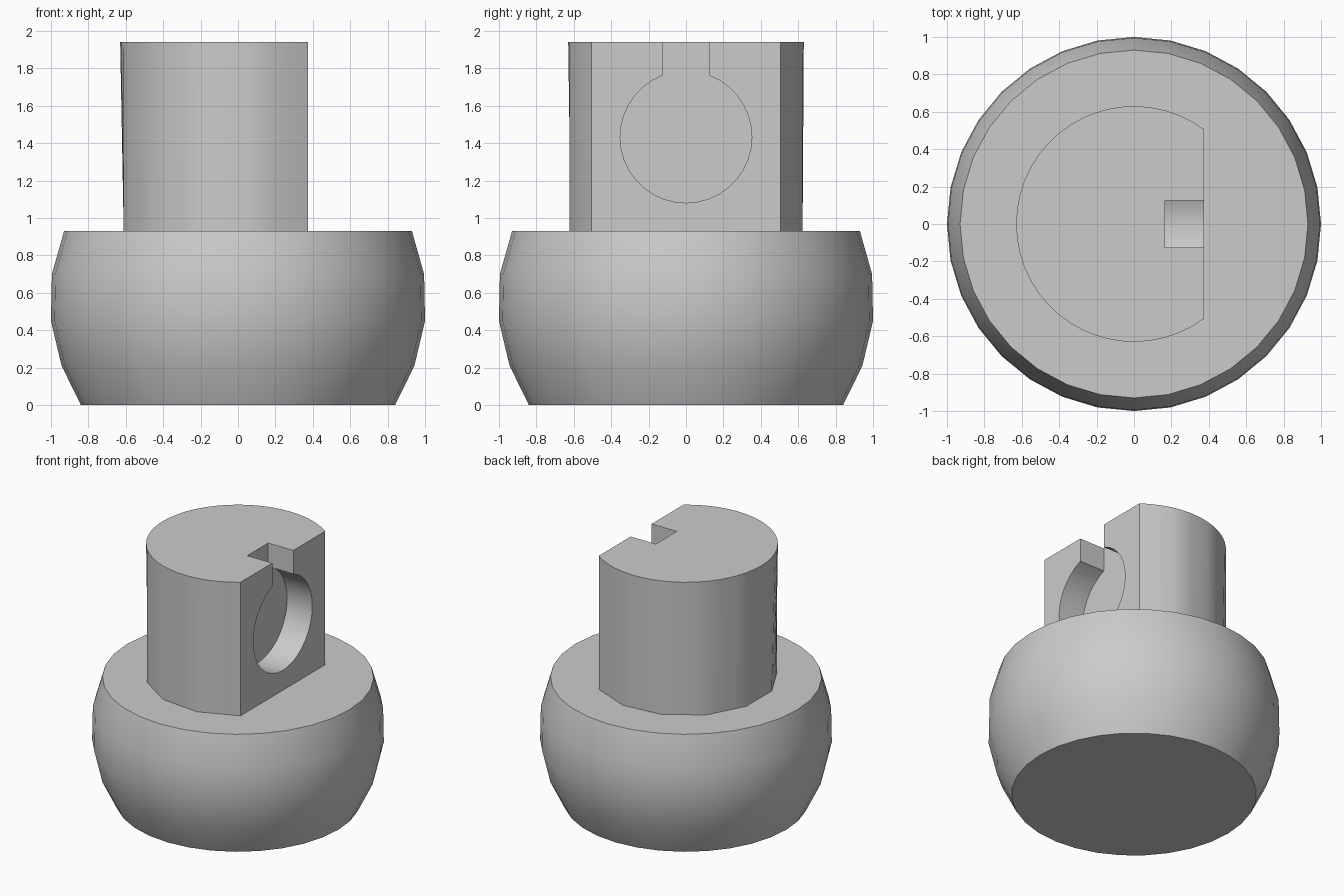
import bpy, bmesh
from math import sin, cos, asin, atan2, sqrt, pi, radians

cube = bpy.data.objects.get("Cube")
if cube:
    bpy.data.objects.remove(cube, do_unlink=True)

grey = bpy.data.materials.new("plain grey")
grey.use_nodes = True
colour = (0.6, 0.6, 0.6, 1)
grey.diffuse_color = colour
grey.node_tree.nodes["Principled BSDF"].inputs["Base Color"].default_value = colour


def finish(bm, name):
    bmesh.ops.recalc_face_normals(bm, faces=bm.faces)
    mesh = bpy.data.meshes.new(name)
    bm.to_mesh(mesh)
    bm.free()
    obj = bpy.data.objects.new(name, mesh)
    bpy.context.collection.objects.link(obj)
    mesh.materials.append(grey)
    bpy.ops.object.select_all(action="DESELECT")
    obj.select_set(True)
    bpy.context.view_layer.objects.active = obj
    bpy.ops.object.shade_smooth_by_angle(angle=radians(30))
    return obj


def strip(bm, a, b, closed=False):
    """Quads between two rows of vertices."""
    for i in range(len(a) if closed else len(a) - 1):
        j = (i + 1) % len(a)
        bm.faces.new((a[i], a[j], b[j], b[i]))


# Ball base: truncated sphere turned from a short profile
bm = bmesh.new()
SEG = 32
rings = []
for r, z in ((0.84, 0), (0.943, 0.21), (1.0, 0.45), (0.995, 0.70), (0.93, 0.93)):
    rings.append([bm.verts.new((r * cos(2 * pi * i / SEG), r * sin(2 * pi * i / SEG), z))
                  for i in range(SEG)])
for low, high in zip(rings, rings[1:]):
    strip(bm, low, high, closed=True)
bm.faces.new(rings[0])
bm.faces.new(rings[-1])
finish(bm, "ball_base")

# Stem: round column with one flat side and a keyhole pocket open at the top
R, FLAT, BACK = 0.63, 0.375, 0.165
BOTTOM, TOP = 0.93, 1.94
SIDES, STEPS = 9, 4
bm = bmesh.new()
start = atan2(sqrt(R * R - FLAT * FLAT), FLAT)
span = 2 * (pi - start)


def rim(i):
    a = start + span * i / (SIDES * STEPS)
    return R * cos(a), R * sin(a)


# The lower rim is a coarse polygon, the upper rim a fine arc
upper, lower = [], []
for i in range(SIDES * STEPS + 1):
    upper.append(bm.verts.new((*rim(i), TOP)))
    k, t = i // STEPS, (i % STEPS) / STEPS
    (x0, y0), (x1, y1) = rim(k * STEPS), rim((k + 1) * STEPS)
    lower.append(bm.verts.new((x0 + (x1 - x0) * t, y0 + (y1 - y0) * t, BOTTOM)))
strip(bm, lower, upper)
bm.faces.new(lower)

# Keyhole outline, from the +y top corner round to the -y top corner
HOLE_R, HOLE_Z, SLOT, ARC = 0.352, 1.433, 0.125, 32
half = asin(SLOT / HOLE_R)
outline = [(SLOT, TOP)]
for i in range(ARC + 1):
    a = half + (2 * pi - 2 * half) * i / ARC
    outline.append((HOLE_R * sin(a), HOLE_Z + HOLE_R * cos(a)))
outline.append((-SLOT, TOP))
mouth = [bm.verts.new((FLAT, y, z)) for y, z in outline]
floor = [bm.verts.new((BACK, y, z)) for y, z in outline]
strip(bm, mouth, floor)
bm.faces.new(floor)
bm.faces.new([upper[0]] + mouth + [upper[-1], lower[-1], lower[0]])
bm.faces.new(upper + [mouth[-1], floor[-1], floor[0], mouth[0]])
finish(bm, "keyed_stem")
